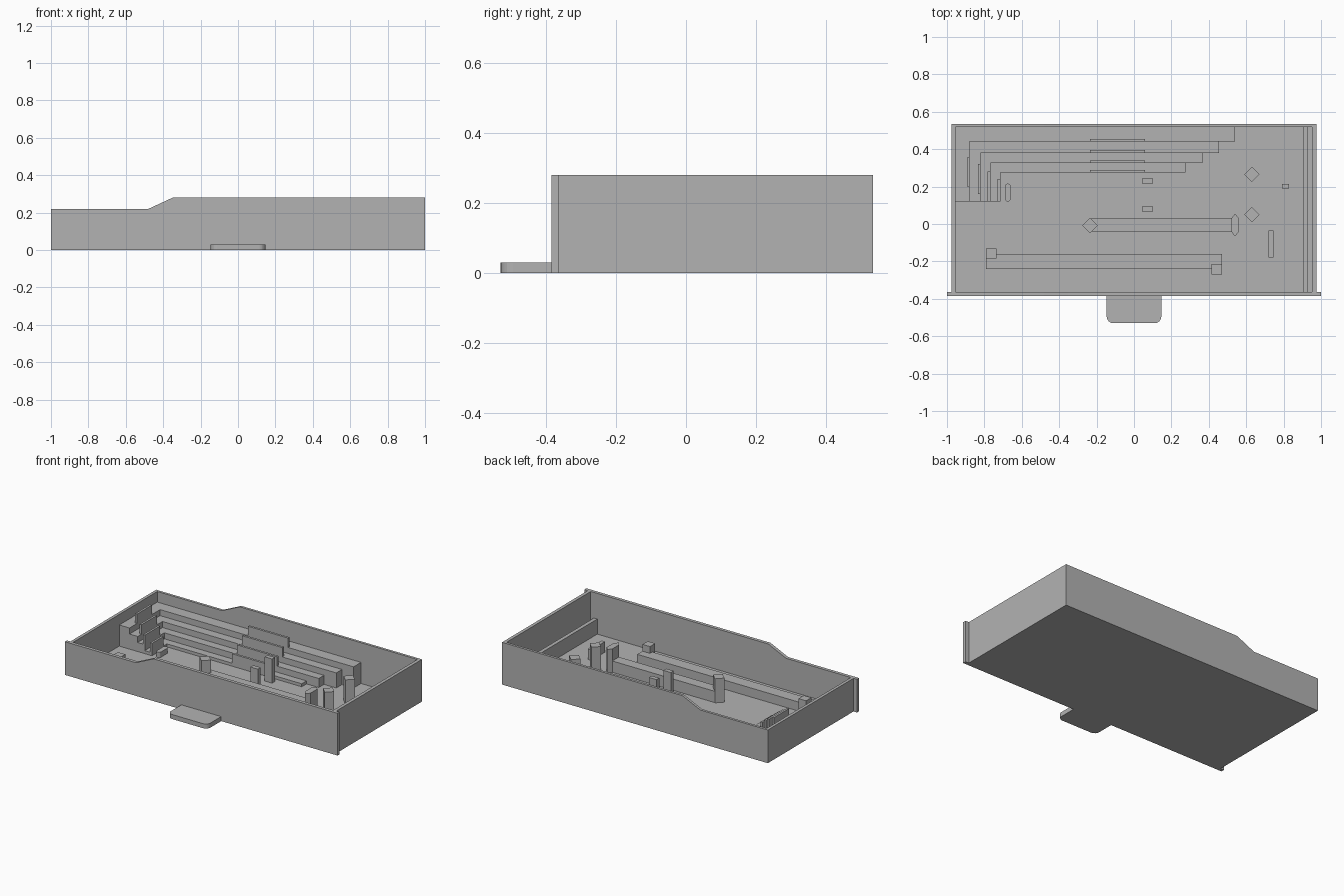
import bpy, bmesh, math

if "Cube" in bpy.data.objects:
    bpy.data.objects.remove(bpy.data.objects["Cube"])

FLOOR = 0.01
grey = bpy.data.materials.new("mid_grey")
grey.diffuse_color = (0.45, 0.45, 0.45, 1)
grey.use_nodes = True
grey.node_tree.nodes["Principled BSDF"].inputs["Base Color"].default_value = grey.diffuse_color


def extrude(name, pts, offset):
    """Close a flat outline and extrude it into a solid."""
    bm = bmesh.new()
    face = bm.faces.new([bm.verts.new(p) for p in pts])
    out = bmesh.ops.extrude_face_region(bm, geom=[face])
    verts = [v for v in out["geom"] if isinstance(v, bmesh.types.BMVert)]
    bmesh.ops.translate(bm, verts=verts, vec=offset)
    bmesh.ops.recalc_face_normals(bm, faces=bm.faces)
    mesh = bpy.data.meshes.new(name)
    bm.to_mesh(mesh)
    bm.free()
    mesh.materials.append(grey)
    obj = bpy.data.objects.new(name, mesh)
    bpy.context.collection.objects.link(obj)
    return obj


def prism(name, outline, z0, z1):
    return extrude(name, [(x, y, z0) for x, y in outline], (0, 0, z1 - z0))


def box(name, x0, x1, y0, y1, z0, z1):
    return prism(name, [(x0, y0), (x1, y0), (x1, y1), (x0, y1)], z0, z1)


def arc(cx, cy, r, a0, a1, n=6):
    steps = [math.radians(a0 + (a1 - a0) * i / n) for i in range(n + 1)]
    return [(cx + r * math.cos(a), cy + r * math.sin(a)) for a in steps]


# Tray shell: front and back share the sloped top edge
def sloped_wall(name, half, y0, y1):
    prof = [(-half, 0), (half, 0), (half, 0.28), (-0.35, 0.28), (-0.48, 0.22), (-half, 0.22)]
    extrude(name, [(x, y0, z) for x, z in prof], (0, y1 - y0, 0))


sloped_wall("front_panel", 1.0, -0.385, -0.363)
sloped_wall("back_wall", 0.975, 0.518, 0.535)
box("left_wall", -0.975, -0.955, -0.363, 0.518, 0, 0.22)
box("right_wall", 0.953, 0.975, -0.363, 0.518, 0, 0.28)
box("floor", -0.955, 0.953, -0.363, 0.518, 0, FLOOR)
box("side_divider", 0.905, 0.93, -0.363, 0.518, FLOOR, 0.11)

# Pull tab with rounded front corners
prism("pull_tab", [(0.146, -0.385), (-0.146, -0.385)]
      + arc(-0.111, -0.495, 0.035, 180, 270) + arc(0.111, -0.495, 0.035, 270, 360), 0, 0.03)

# Stepped L-shaped tiers: leg x0, leg x1, run end, front y, back y, top z, rail y range
tiers = [
    (-0.955, -0.88, 0.54, 0.44, 0.518, 0.15, 0.20, 0.355),
    (-0.88, -0.82, 0.455, 0.38, 0.44, 0.11, 0.16, 0.32),
    (-0.82, -0.768, 0.365, 0.325, 0.38, 0.07, 0.12, 0.28),
    (-0.768, -0.715, 0.275, 0.275, 0.325, 0.03, 0.12, 0.24),
]
for i, (x0, x1, end, y0, y1, top, r0, r1) in enumerate(tiers, 1):
    prism(f"tier_{i}", [(x0, 0.12), (x1, 0.12), (x1, y0), (end, y0), (end, y1), (x0, y1)],
          FLOOR, top)
    box(f"tier_front_rail_{i}", -0.235, 0.06, y0, y0 + 0.015, top, top + 0.062)
    box(f"tier_side_rail_{i}", x1 - 0.014, x1, r0, r1, top, top + 0.062)

# Rounded peg beside the tiers
prism("rounded_peg", arc(-0.675, 0.2, 0.016, 0, 180) + arc(-0.675, 0.136, 0.016, 180, 360),
      FLOOR, 0.045)

# Diamond posts
for i, (cx, cy) in enumerate([(0.63, 0.265), (0.63, 0.05), (-0.235, -0.008)], 1):
    prism(f"diamond_post_{i}", arc(cx, cy, 0.041, 0, 270, 3), FLOOR, 0.17)

# Middle bar with chamfered end and its hexagonal post
prism("middle_bar", [(-0.235, -0.04), (0.535, -0.04), (0.555, -0.02), (0.555, 0.01),
                     (0.535, 0.03), (-0.235, 0.03)], FLOOR, 0.085)
prism("hexagonal_post", [(0.54, -0.067), (0.561, -0.04), (0.561, 0.03), (0.54, 0.055),
                         (0.52, 0.03), (0.52, -0.04)], FLOOR, 0.165)

# Front bar with an end block at each side
box("front_bar", -0.79, 0.47, -0.24, -0.16, FLOOR, 0.07)
box("front_bar_left_block", -0.79, -0.735, -0.185, -0.13, FLOOR, 0.11)
box("front_bar_right_block", 0.415, 0.47, -0.27, -0.215, FLOOR, 0.115)

# Small upright blocks
box("block_near", 0.045, 0.1, 0.065, 0.095, FLOOR, 0.16)
box("block_far", 0.045, 0.1, 0.215, 0.245, FLOOR, 0.17)
box("block_side", 0.79, 0.83, 0.19, 0.215, FLOOR, 0.08)
box("block_long", 0.72, 0.745, -0.18, -0.035, FLOOR, 0.08)
